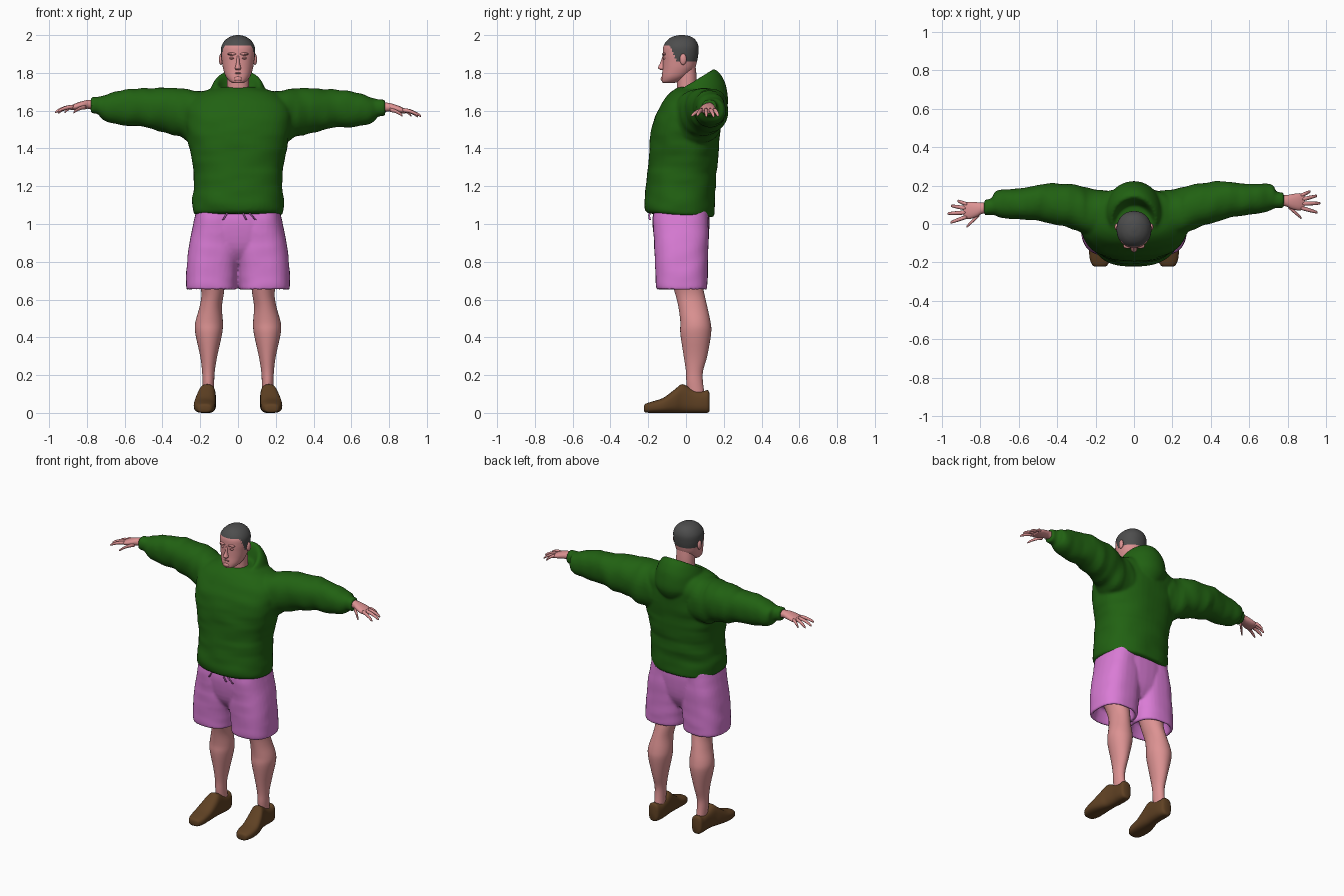
import bpy, bmesh, math
from mathutils import Vector, Matrix, noise

cube = bpy.data.objects.get("Cube")
if cube:
    bpy.data.objects.remove(cube, do_unlink=True)


def material(name, r, g, b):
    m = bpy.data.materials.new(name)
    m.use_nodes = True
    m.diffuse_color = (r, g, b, 1)
    bsdf = next(n for n in m.node_tree.nodes if n.type == 'BSDF_PRINCIPLED')
    bsdf.inputs["Base Color"].default_value = (r, g, b, 1)
    bsdf.inputs["Roughness"].default_value = 0.8
    return m


SKIN = material("skin", 0.72, 0.29, 0.29)
SHADE = material("brow_and_lip", 0.42, 0.17, 0.17)
HAIR = material("hair", 0.075, 0.075, 0.075)
GREEN = material("green_fleece", 0.015, 0.12, 0.006)
PINK = material("pink_cotton", 0.70, 0.20, 0.67)
BROWN = material("brown_leather", 0.115, 0.053, 0.017)


def smooth_rings(rings, steps):
    """Catmull-Rom interpolation between rings."""
    pts = [Vector(r) for r in rings]
    pts = [pts[0]] + pts + [pts[-1]]
    out = []
    for a, b, c, d in zip(pts, pts[1:], pts[2:], pts[3:]):
        for k in range(steps):
            t = k / steps
            out.append(0.5 * (2 * b + (c - a) * t + (2 * a - 5 * b + 4 * c - d) * t * t
                              + (3 * b - a - 3 * c + d) * t ** 3))
    return out + [pts[-1]]


def loft(bm, rings, axis="Z", place=None, n=32, power=2.2, wrinkle=0, steps=4):
    """Closed skin over rings of (position, u min, u max, v min, v max, tilt)."""
    rings = [tuple(r) + (0,) * (6 - len(r)) for r in rings]
    loops = []
    for t, u0, u1, v0, v1, tilt in smooth_rings(rings, steps):
        loop = []
        for i in range(n):
            a = math.tau * i / n
            c, s = math.cos(a), math.sin(a)
            du = math.copysign(abs(c) ** (2 / power), c) * (u1 - u0) / 2
            dv = math.copysign(abs(s) ** (2 / power), s) * (v1 - v0) / 2
            u, v, w = (u0 + u1) / 2, (v0 + v1) / 2, t + tilt * dv
            if wrinkle:
                f = noise.noise(Vector((w * 17, (u + du) * 7, (v + dv) * 7)))
                du, dv = du * (1 + wrinkle * f), dv * (1 + wrinkle * f)
            u, v = u + du, v + dv
            p = Vector({"X": (w, u, v), "Y": (u, w, v), "Z": (u, v, w)}[axis])
            loop.append(bm.verts.new(place(p) if place else p))
        loops.append(loop)
    for lo, hi in zip(loops, loops[1:]):
        for i in range(n):
            j = (i + 1) % n
            bm.faces.new((lo[i], lo[j], hi[j], hi[i]))
    bm.faces.new(loops[0])
    bm.faces.new(loops[-1])


def blob(bm, center, size):
    m = Matrix.Translation(center) @ Matrix.Diagonal((*size, 1))
    bmesh.ops.create_uvsphere(bm, u_segments=16, v_segments=10, radius=1, matrix=m)


def finish(name, bm, *mats, voxel=0, rule=None):
    bmesh.ops.recalc_face_normals(bm, faces=bm.faces)
    for f in bm.faces:
        f.smooth = True
        if rule:
            f.material_index = rule(f.calc_center_median())
    me = bpy.data.meshes.new(name)
    bm.to_mesh(me)
    bm.free()
    ob = bpy.data.objects.new(name, me)
    bpy.context.collection.objects.link(ob)
    for m in mats:
        me.materials.append(m)
    if voxel:
        mod = ob.modifiers.new("fuse", 'REMESH')
        mod.mode = 'VOXEL'
        mod.voxel_size = voxel
        mod.use_smooth_shade = True
        mod = ob.modifiers.new("soften", 'SMOOTH')
        mod.factor = 0.5
        mod.iterations = 4
    return ob


def left(p):
    return p


def right(p):
    return Vector((-p.x, p.y, p.z))


def right_arm(p):
    # the right arm is held slightly further forward and higher
    d = max(0, p.x - 0.3)
    return Vector((-p.x, p.y - 0.08 * d, p.z + 0.03 * d))


# Hoodie: torso, sleeves with cuffs, and lowered hood fused together
bm = bmesh.new()
torso = [(1.045, .22, -.195, .14), (1.06, .238, -.215, .15), (1.12, .242, -.22, .152),
         (1.18, .236, -.212, .155), (1.3, .24, -.2, .165), (1.42, .262, -.195, .175),
         (1.52, .28, -.18, .185), (1.6, .28, -.15, .185), (1.66, .25, -.115, .18),
         (1.7, .19, -.08, .16), (1.725, .1, -.04, .12)]
loft(bm, [(z, -w, w, y0, y1, -.06 if z < 1.1 else 0) for z, w, y0, y1 in torso],
     n=48, power=2.3, wrinkle=.035)
sleeve = [(.12, -.1, .17, 1.42, 1.69), (.24, -.07, .19, 1.42, 1.705),
          (.32, -.02, .205, 1.465, 1.72), (.42, .01, .22, 1.49, 1.717),
          (.52, .04, .216, 1.51, 1.71), (.62, .05, .212, 1.515, 1.7),
          (.69, .065, .208, 1.525, 1.675), (.725, .08, .2, 1.545, 1.665),
          (.74, .083, .168, 1.568, 1.66), (.78, .083, .163, 1.572, 1.657)]
for place in (left, right_arm):
    loft(bm, sleeve, "X", place, wrinkle=.1)
hood = [(1.66, .07, -.065, .08, .3), (1.7, .085, -.072, .105, .5),
        (1.74, .103, -.082, .13, .62), (1.748, .118, -.095, .15, .58),
        (1.73, .135, -.108, .185, .42), (1.69, .15, -.118, .212, .22),
        (1.63, .155, -.125, .222, 0), (1.575, .115, -.1, .18, -.15)]
loft(bm, [(z, -w, w, y0, y1, k) for z, w, y0, y1, k in hood], n=48, power=2, wrinkle=.02)
finish("hoodie", bm, GREEN, voxel=0.009)

# Shorts: two hollow legs fused to a waist
bm = bmesh.new()
short_leg = [(.74, .04, .24, -.12, .08), (.665, .03, .256, -.14, .095),
             (.65, .02, .266, -.15, .105), (.655, .008, .274, -.156, .112),
             (.7, .004, .276, -.16, .115), (.8, -.005, .27, -.165, .117),
             (.9, -.01, .256, -.17, .12), (1, 0, .236, -.175, .12),
             (1.08, 0, .22, -.17, .12)]
for place in (left, right):
    loft(bm, short_leg, "Z", place, wrinkle=.03, power=2.5)
loft(bm, [(.79, -.1, .1, -.1, .07), (.87, -.18, .18, -.155, .11),
          (1, -.225, .225, -.178, .125), (1.08, -.22, .22, -.17, .12)], power=2.4)
finish("shorts", bm, PINK, voxel=0.009)

# Waist drawstring ends
bm = bmesh.new()
for x, lean in ((-.05, -.6), (.02, .5), (.05, .9)):
    loft(bm, [(z, x + lean * (1.07 - z) - .005, x + lean * (1.07 - z) + .005, y, y + .01)
              for z, y in ((1.02, -.195), (1.045, -.2), (1.075, -.19))], n=8)
finish("drawstring", bm, PINK)

# Bare legs and shoes
leg = [(.09, .125, .185, .01, .1), (.16, .126, .188, .002, .09), (.22, .123, .19, 0, .09),
       (.3, .11, .2, -.012, .112), (.42, .084, .226, -.03, .133), (.48, .08, .226, -.03, .13),
       (.56, .085, .204, -.04, .113), (.64, .074, .194, -.06, .095), (.76, .06, .22, -.1, .07)]
shoe = [(-.222, .155, .2, .008, .035), (-.214, .138, .216, .002, .048),
        (-.18, .124, .23, 0, .06), (-.12, .12, .234, 0, .08), (-.06, .118, .222, 0, .124),
        (-.02, .118, .208, 0, .152), (.03, .116, .2, 0, .128), (.08, .116, .2, 0, .114),
        (.115, .124, .196, .001, .12), (.125, .138, .182, .012, .1)]
for side, place in (("left", left), ("right", right)):
    bm = bmesh.new()
    loft(bm, leg, "Z", place, power=2)
    finish(side + "_leg", bm, SKIN)
    bm = bmesh.new()
    loft(bm, shoe, "Y", place, power=2.7)
    finish(side + "_shoe", bm, BROWN)

# Hands: palm, four fingers and a thumb
palm = [(.74, .098, .15, 1.585, 1.645), (.79, .092, .15, 1.595, 1.642),
        (.82, .078, .155, 1.592, 1.636), (.86, .07, .16, 1.586, 1.622),
        (.888, .078, .155, 1.586, 1.608)]
digits = [((.87, .148), (.918, .17), 1.572), ((.875, .128), (.953, .147), 1.568),
          ((.875, .106), (.97, .108), 1.57), ((.87, .084), (.955, .06), 1.575),
          ((.805, .09), (.872, .03), 1.572)]
for side, place in (("left", left), ("right", right_arm)):
    bm = bmesh.new()
    loft(bm, palm, "X", place, n=20)
    for (xa, ya), (xb, yb), tip in digits:
        rings = []
        for t, r in ((0, .011), (.35, .0105), (.7, .009), (.93, .007), (1, .003)):
            x, y = xa + (xb - xa) * t, ya + (yb - ya) * t
            z = 1.603 + (tip - 1.603) * t * t
            rings.append((x, y - r, y + r, z - r, z + r))
        loft(bm, rings, "X", place, n=10, power=2, steps=2)
    finish(side + "_hand", bm, SKIN)

# Neck, and head with a close-cropped hair area
bm = bmesh.new()
loft(bm, [(1.62, -.07, .07, -.05, .065), (1.7, -.06, .06, -.047, .058),
          (1.78, -.058, .058, -.05, .056), (1.84, -.055, .055, -.05, .05)])
finish("neck", bm, SKIN)


def hair_rule(c):
    forward = min(1, max(0, (-.05 - c.y) / .035))
    return 1 if c.z > 1.862 + .082 * forward else 0


skull = [(1.746, .022, -.12, -.07), (1.754, .042, -.128, -.035), (1.78, .064, -.128, .01),
         (1.82, .078, -.124, .045), (1.86, .085, -.123, .058), (1.9, .09, -.123, .065),
         (1.94, .088, -.12, .066), (1.972, .069, -.1, .052), (1.992, .04, -.07, .026),
         (2, .01, -.035, -.01)]
bm = bmesh.new()
loft(bm, [(z, -w, w, y0, y1) for z, w, y0, y1 in skull], n=64, steps=7, power=2.15)
finish("head", bm, SKIN, HAIR, rule=hair_rule)

# Nose, ears, cheeks and brow ridge
bm = bmesh.new()
nose = [(1.816, .012, -.136), (1.824, .017, -.147), (1.834, .014, -.146),
        (1.855, .009, -.136), (1.89, .008, -.124)]
loft(bm, [(z, -w, w, y, -.1) for z, w, y in nose], n=16)
for s in (-1, 1):
    blob(bm, (s * .09, -.015, 1.872), (.011, .018, .03))
    blob(bm, (s * .032, -.112, 1.878), (.014, .011, .008))
    blob(bm, (s * .03, -.113, 1.9), (.026, .014, .008))
blob(bm, (0, -.122, 1.768), (.022, .012, .014))
finish("face_features", bm, SKIN)

# Eyebrows, eyelid lines and lips
bm = bmesh.new()
for s in (-1, 1):
    blob(bm, (s * .034, -.12, 1.9), (.02, .007, .0035))
    blob(bm, (s * .032, -.119, 1.878), (.012, .005, .002))
blob(bm, (0, -.122, 1.798), (.022, .008, .004))
finish("brows_and_lips", bm, SHADE)
